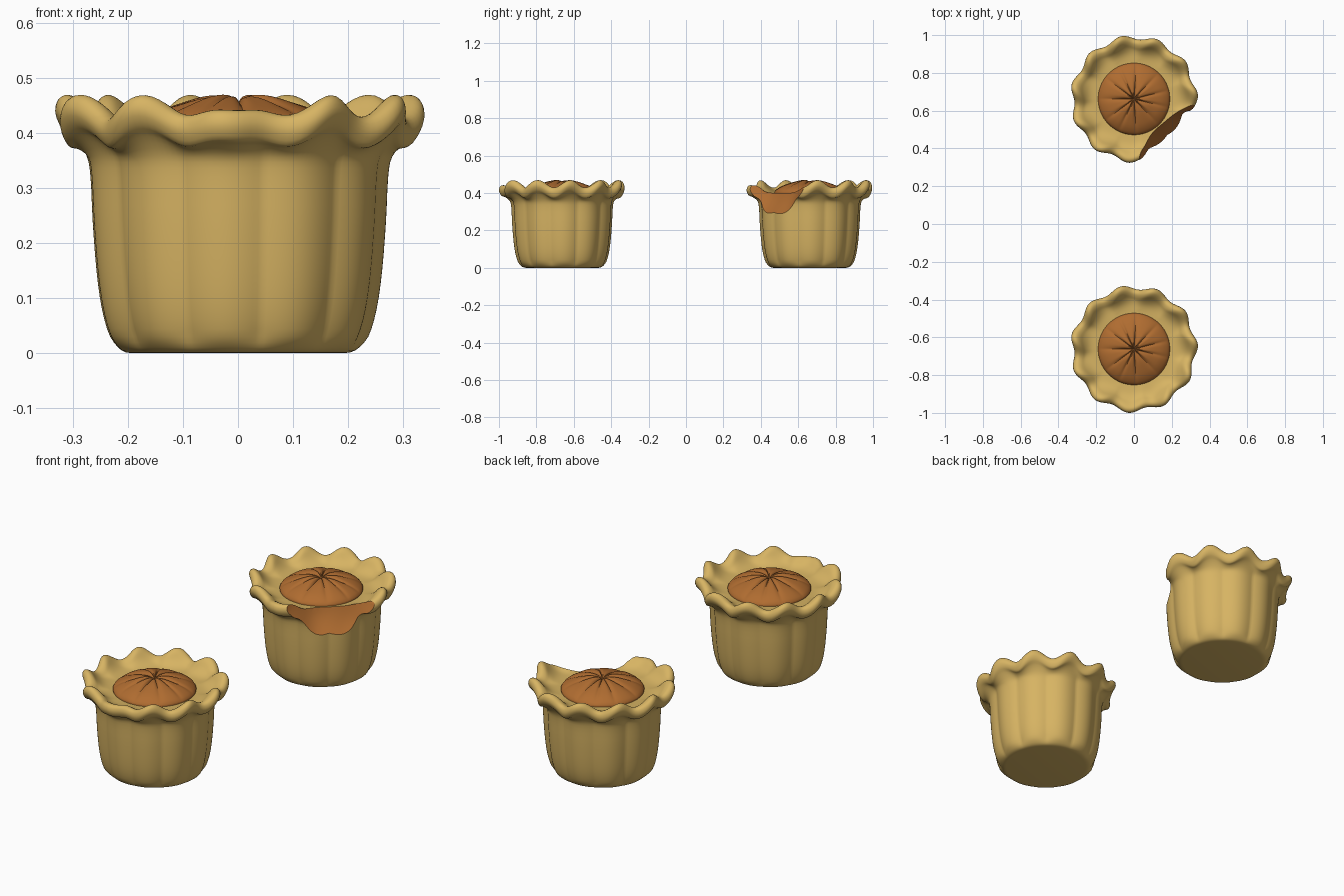
import bpy, bmesh
from math import cos, sin, pi, radians, exp

old = bpy.data.objects.get("Cube")
if old:
    bpy.data.objects.remove(old)


def material(name, color):
    m = bpy.data.materials.new(name)
    m.use_nodes = True
    m.diffuse_color = color
    m.node_tree.nodes["Principled BSDF"].inputs["Base Color"].default_value = color
    return m


CRUST = material("golden crust", (0.68, 0.455, 0.125, 1))
FILLING = material("brown filling", (0.43, 0.15, 0.03, 1))
SEGMENTS, LOBES = 176, 11
PHASE = radians(123)


def finish(name, bm, mats, location):
    bmesh.ops.recalc_face_normals(bm, faces=bm.faces)
    mesh = bpy.data.meshes.new(name)
    bm.to_mesh(mesh)
    bm.free()
    for m in mats:
        mesh.materials.append(m)
    ob = bpy.data.objects.new(name, mesh)
    ob.location = location
    bpy.context.collection.objects.link(ob)
    return ob


def revolve(profile, warp):
    """Closed solid from (radius, z, weight) points, shaped by warp(angle, r, z, weight)."""
    bm = bmesh.new()
    rings = []
    for r, z, w in profile:
        ring = []
        for i in range(SEGMENTS):
            a = 2 * pi * i / SEGMENTS
            rr, zz = warp(a, r, z, w)
            ring.append(bm.verts.new((rr * cos(a), rr * sin(a), zz)))
        rings.append(ring)
    for low, high in zip(rings, rings[1:]):
        for i in range(SEGMENTS):
            j = (i + 1) % SEGMENTS
            bm.faces.new((low[i], low[j], high[j], high[i]))
    bm.faces.new(rings[0][::-1])
    bm.faces.new(rings[-1])
    return bm


def smooth_path(points, steps=3):
    """Catmull-Rom subdivision of a profile."""
    out = []
    for i in range(len(points) - 1):
        p0, p1 = points[max(i - 1, 0)], points[i]
        p2, p3 = points[i + 1], points[min(i + 2, len(points) - 1)]
        for s in range(steps):
            t = s / steps
            out.append([0.5 * (2 * b + (c - a) * t + (2 * a - 5 * b + 4 * c - d) * t * t
                               + (3 * b - a - 3 * c + d) * t ** 3)
                        for a, b, c, d in zip(p0, p1, p2, p3)])
    return out + [points[-1]]


def crust_warp(a, r, z, w):
    wave = cos(LOBES * (a + PHASE))
    # the lobe at the front is flatter than the others
    front = exp(-((a - 1.5 * pi) / 0.3) ** 2)
    lift = wave * (1 - 0.9 * front) - 0.5 * front
    flute = abs(cos(LOBES * (a + PHASE) / 2 + 0.6)) - 0.6
    wall = (1 - w) * min(1, z / 0.03)
    rr = r + 0.012 * w * cos(LOBES * (a + PHASE) + 0.9) + 0.012 * wall * flute * (r > 0.2)
    return rr, z + 0.02 * w * lift


def filling_warp(a, r, z, w):
    # creases gather toward the middle
    crease = abs(cos(5.5 * a + 0.4 * sin(3 * a)))
    return r, z - w * (0.012 * (1 - crease) ** 2 + 0.003 * sin(4 * a + 1))


# Crust cup: base, fluted wall, ruffled rim, inner slope, floor
crust_profile = smooth_path([
    (0.19, 0, 0), (0.212, 0.005, 0), (0.232, 0.03, 0), (0.247, 0.08, 0), (0.257, 0.15, 0),
    (0.264, 0.24, 0), (0.268, 0.32, 0), (0.275, 0.357, 0.1), (0.296, 0.382, 0.6),
    (0.316, 0.395, 1), (0.327, 0.42, 1), (0.321, 0.442, 1), (0.304, 0.449, 1),
    (0.284, 0.44, 0.9), (0.262, 0.42, 0.5), (0.235, 0.406, 0.15), (0.2, 0.4, 0), (0.16, 0.398, 0)])

# Domed filling with a puckered centre
filling_profile = [(0.16, 0.385, 0), (0.188, 0.385, 0)] + smooth_path([
    (0.19, 0.405, 0), (0.18, 0.419, 0.2), (0.15, 0.438, 0.4), (0.11, 0.453, 0.6),
    (0.07, 0.464, 0.9), (0.035, 0.466, 1), (0.015, 0.461, 0.8), (0.002, 0.452, 0)])


def bite_cutter(location):
    bm = bmesh.new()
    bmesh.ops.create_icosphere(bm, subdivisions=5, radius=0.374)
    for v in bm.verts:
        x, y, z = v.co
        v.co *= 1 + 0.014 * sin(24 * (x + y) + 1) * cos(16 * z) + 0.008 * sin(35 * z + 20 * x)
    for f in bm.faces:
        f.material_index = 1
    off = 0.545 * cos(pi / 4)
    x, y, z = location
    return finish("bite_cutter", bm, (CRUST, FILLING), (x + off, y - off, z + 0.534))


def bite(ob, cutter):
    mod = ob.modifiers.new("bite", "BOOLEAN")
    mod.operation = "DIFFERENCE"
    mod.solver = "EXACT"
    mod.object = cutter
    bpy.context.view_layer.update()
    graph = bpy.context.evaluated_depsgraph_get()
    mesh = bpy.data.meshes.new_from_object(ob.evaluated_get(graph))
    ob.modifiers.clear()
    ob.data = mesh


def shade(ob):
    bpy.ops.object.select_all(action="DESELECT")
    ob.select_set(True)
    bpy.context.view_layer.objects.active = ob
    bpy.ops.object.shade_smooth_by_angle(angle=radians(40))


# Whole tart in front, bitten tart behind
for label, y, bitten in (("whole", -0.662, False), ("bitten", 0.662, True)):
    place = (0, y, 0)
    crust = finish(label + "_tart_crust", revolve(crust_profile, crust_warp),
                   (CRUST, FILLING), place)
    fill_bm = revolve(filling_profile, filling_warp)
    for f in fill_bm.faces:
        f.material_index = 1
    filling = finish(label + "_tart_filling", fill_bm, (CRUST, FILLING), place)
    if bitten:
        cutter = bite_cutter(place)
        bite(crust, cutter)
        bite(filling, cutter)
        bpy.data.objects.remove(cutter)
    shade(crust)
    shade(filling)
